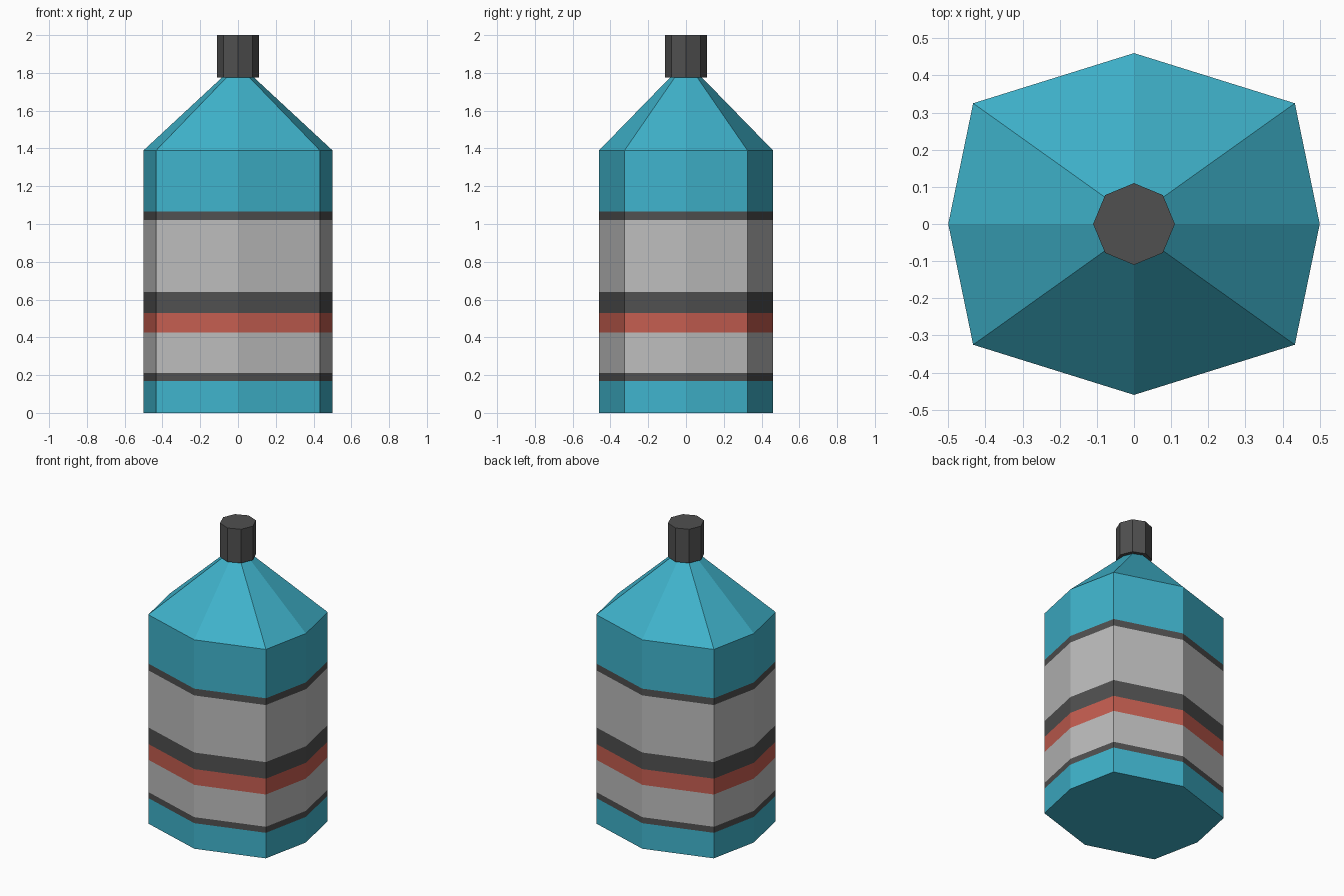
import bpy, bmesh
from math import cos, sin, pi

if "Cube" in bpy.data.objects:
    bpy.data.objects.remove(bpy.data.objects["Cube"])


def material(name, rgb):
    m = bpy.data.materials.new(name)
    m.diffuse_color = (*rgb, 1)
    m.use_nodes = True
    m.node_tree.nodes["Principled BSDF"].inputs["Base Color"].default_value = m.diffuse_color
    return m


TEAL = material("teal", (0.05, 0.45, 0.6))
DARK = material("dark", (0.08, 0.08, 0.08))
PALE = material("pale_grey", (0.5, 0.5, 0.5))
RED = material("red", (0.55, 0.11, 0.08))


def octagon(r):
    return [(r * cos(i * pi / 4), r * sin(i * pi / 4)) for i in range(8)]


def loft(name, rings, mats):
    """Flat-faced skin through (outline, z) rings, one material per band."""
    bm = bmesh.new()
    slots = list(dict.fromkeys(mats))
    loops = [[bm.verts.new((x, y, z)) for x, y in outline] for outline, z in rings]
    for low, high, mat in zip(loops, loops[1:], mats):
        for i in range(8):
            j = (i + 1) % 8
            bm.faces.new((low[i], low[j], high[j], high[i])).material_index = slots.index(mat)
    bm.faces.new(loops[0][::-1]).material_index = slots.index(mats[0])
    bm.faces.new(loops[-1]).material_index = slots.index(mats[-1])
    mesh = bpy.data.meshes.new(name)
    bm.to_mesh(mesh)
    bm.free()
    for mat in slots:
        mesh.materials.append(mat)
    ob = bpy.data.objects.new(name, mesh)
    bpy.context.collection.objects.link(ob)
    return ob


# Bottle body: slightly flattened octagon with label bands and tapered shoulder
body = [(0.5, 0), (0.433, 0.325), (0, 0.46), (-0.433, 0.325),
        (-0.5, 0), (-0.433, -0.325), (0, -0.46), (0.433, -0.325)]
heights = [0, 0.17, 0.21, 0.425, 0.53, 0.64, 1.02, 1.065, 1.39]
rings = [(body, z) for z in heights] + [(octagon(0.08), 1.78)]
loft("bottle_body", rings, [TEAL, DARK, PALE, RED, DARK, PALE, DARK, TEAL, TEAL])

# Screw cap
loft("cap", [(octagon(0.11), 1.775), (octagon(0.11), 2.0)], [DARK])
